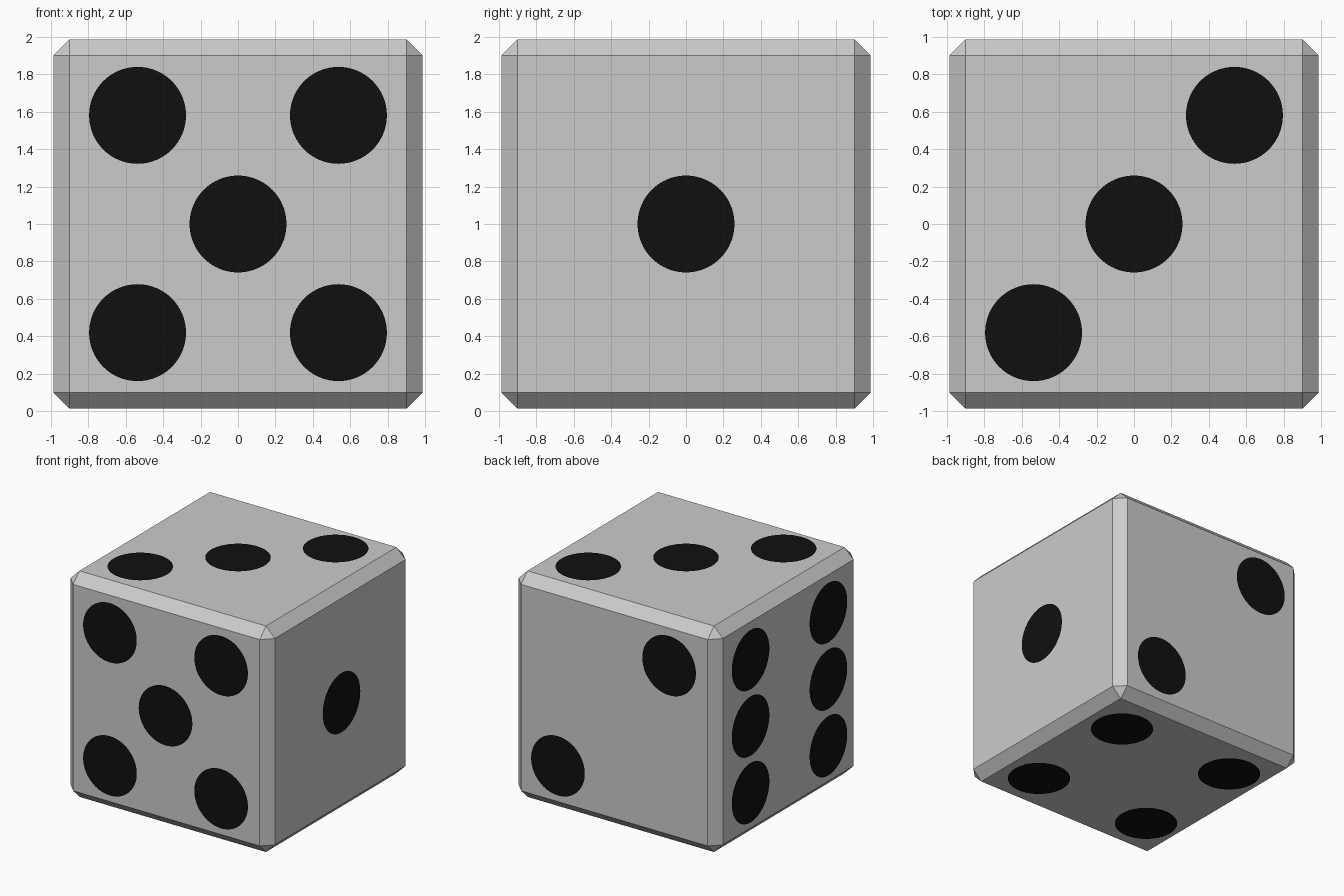
import bpy, bmesh
from mathutils import Matrix, Vector

if "Cube" in bpy.data.objects:
    bpy.data.objects.remove(bpy.data.objects["Cube"])

HALF, CHAMFER = 0.987, 0.086      # body half width, edge chamfer
A, B, R = 0.537, 0.581, 0.259     # pip spacing and radius
CENTRE = Vector((0, 0, 1))

black = bpy.data.materials.new("black")
black.diffuse_color = (0.005, 0.005, 0.005, 1)
black.use_nodes = True
black.node_tree.nodes["Principled BSDF"].inputs["Base Color"].default_value = black.diffuse_color


def finish(bm, name, mat=None):
    mesh = bpy.data.meshes.new(name)
    bm.to_mesh(mesh)
    bm.free()
    if mat:
        mesh.materials.append(mat)
    obj = bpy.data.objects.new(name, mesh)
    bpy.context.collection.objects.link(obj)
    return obj


# Chamfered cube body
bm = bmesh.new()
bmesh.ops.create_cube(bm, size=2 * HALF, matrix=Matrix.Translation(CENTRE))
bmesh.ops.bevel(bm, geom=bm.edges[:], offset=CHAMFER, offset_type='OFFSET',
                segments=1, profile=0.5, affect='EDGES')
finish(bm, "cube_body")


# Flat round pips hovering just off each face
def pips(name, right, up, spots):
    right, up = Vector(right), Vector(up)
    normal = right.cross(up)
    rot = Matrix((right, up, normal)).transposed().to_4x4()
    bm = bmesh.new()
    for u, v in spots:
        place = Matrix.Translation(CENTRE + normal + right * u + up * v)
        bmesh.ops.create_circle(bm, cap_ends=True, segments=64, radius=R,
                                matrix=place @ rot)
    for f in bm.faces:
        if f.normal.dot(normal) < 0:
            f.normal_flip()
    finish(bm, name, black)


X, Y, Z = (1, 0, 0), (0, 1, 0), (0, 0, 1)
NX, NY = (-1, 0, 0), (0, -1, 0)
mid = [(0, 0)]
diagonal = [(A, B), (-A, -B)]
corners = [(u, v) for u in (-A, A) for v in (-B, B)]

pips("front_pips", X, Z, corners + mid)
pips("back_pips", NX, Z, diagonal)
pips("right_pip", Y, Z, mid)
pips("left_pips", NY, Z, corners + [(-A, 0), (A, 0)])
pips("top_pips", X, Y, diagonal + mid)
pips("bottom_pips", Y, X, corners)
